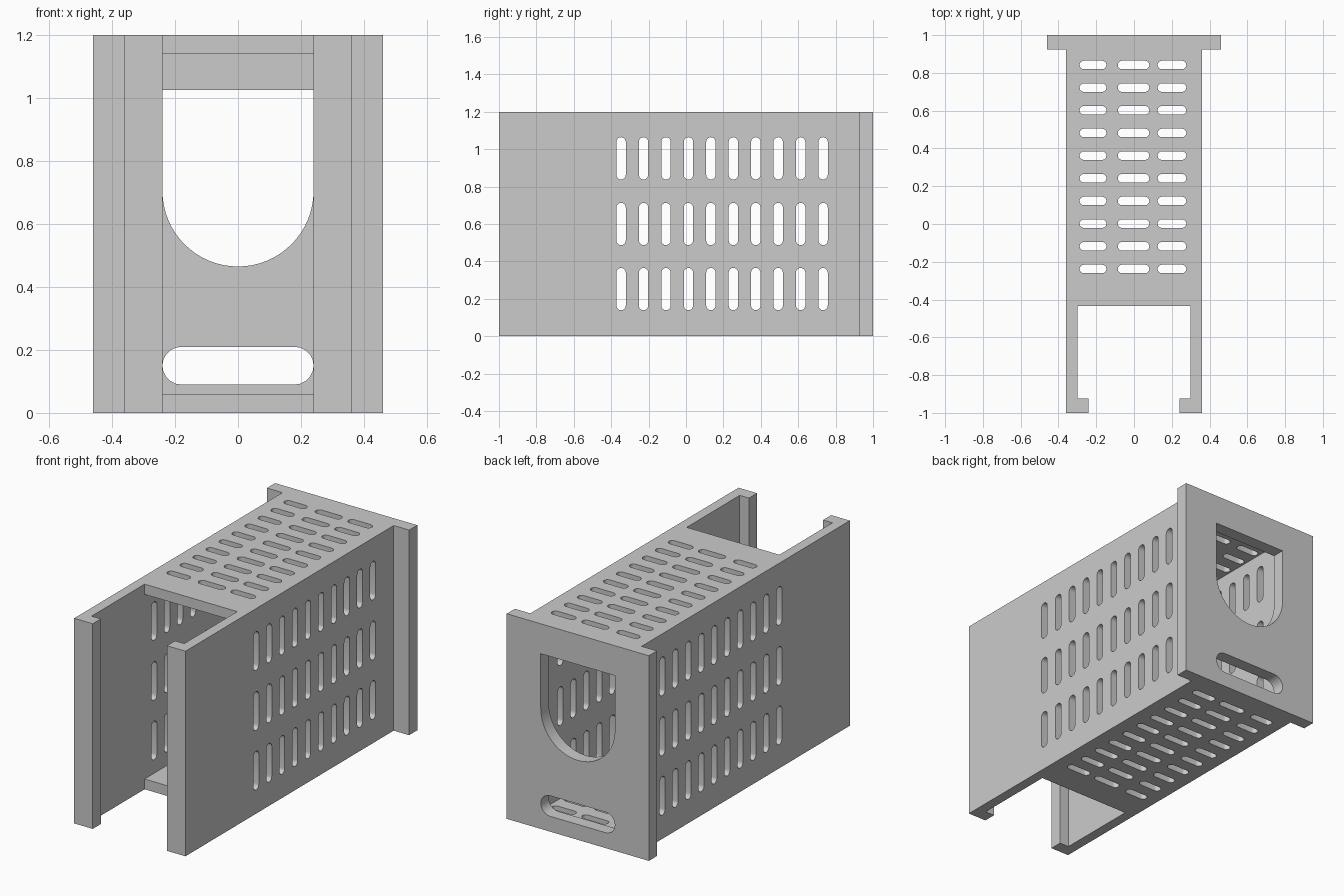
import bpy, bmesh, math
from mathutils import Matrix, Vector

if "Cube" in bpy.data.objects:
    bpy.data.objects.remove(bpy.data.objects["Cube"])

grey = bpy.data.materials.new("plain grey")
grey.diffuse_color = (0.6, 0.6, 0.6, 1)
grey.use_nodes = True
grey.node_tree.nodes["Principled BSDF"].inputs["Base Color"].default_value = grey.diffuse_color

W, T, H = 0.36, 0.06, 1.2            # half width, sheet thickness, height
FRONT, BACK, PLATE = -1.0, 1.0, 0.925  # plate = inner face of the back plate


def rect(u0, u1, v0, v1):
    return [(u0, v0), (u1, v0), (u1, v1), (u0, v1)]


def arc(cu, cv, r, a0, a1, n):
    return [(cu + r * math.cos(math.radians(a0 + (a1 - a0) * i / n)),
             cv + r * math.sin(math.radians(a0 + (a1 - a0) * i / n))) for i in range(n + 1)]


def slot(u0, u1, v0, v1):
    """Rounded slot filling the given box, along its longer side."""
    if u1 - u0 > v1 - v0:
        r, c = (v1 - v0) / 2, (v0 + v1) / 2
        return arc(u1 - r, c, r, -90, 90, 10) + arc(u0 + r, c, r, 90, 270, 10)
    r, c = (u1 - u0) / 2, (u0 + u1) / 2
    return arc(c, v1 - r, r, 0, 180, 10) + arc(c, v0 + r, r, 180, 360, 10)


def sheet(name, loops, u, v, offset, thick):
    """Sheet with holes: outline and holes in the u-v plane, centred at offset along u x v."""
    curve = bpy.data.curves.new(name, 'CURVE')
    curve.dimensions, curve.fill_mode, curve.extrude = '2D', 'BOTH', thick / 2
    for pts in loops:
        s = curve.splines.new('POLY')
        s.points.add(len(pts) - 1)
        for p, q in zip(s.points, pts):
            p.co = (q[0], q[1], 0, 1)
        s.use_cyclic_u = True
    tmp = bpy.data.objects.new(name + "_profile", curve)
    bpy.context.collection.objects.link(tmp)
    dg = bpy.context.evaluated_depsgraph_get()
    mesh = bpy.data.meshes.new_from_object(tmp.evaluated_get(dg))
    bpy.data.objects.remove(tmp)
    bpy.data.curves.remove(curve)

    u, v = Vector(u), Vector(v)
    w = u.cross(v)
    m = Matrix((u, v, w)).transposed().to_4x4()
    m.translation = w * offset
    bm = bmesh.new()
    bm.from_mesh(mesh)
    bm.transform(m)
    bmesh.ops.remove_doubles(bm, verts=bm.verts, dist=1e-5)
    bmesh.ops.recalc_face_normals(bm, faces=bm.faces)
    bm.to_mesh(mesh)
    bm.free()
    mesh.name = name
    mesh.materials.clear()
    mesh.materials.append(grey)
    obj = bpy.data.objects.new(name, mesh)
    bpy.context.collection.objects.link(obj)
    bpy.ops.object.select_all(action='DESELECT')
    obj.select_set(True)
    bpy.context.view_layer.objects.active = obj
    bpy.ops.object.shade_smooth_by_angle(angle=math.radians(30))
    return obj


X, Y, Z = (1, 0, 0), (0, 1, 0), (0, 0, 1)

# Side walls with three rows of upright vents, and the front lips
vents = [slot(y - 0.025, y + 0.025, z - 0.113, z + 0.113)
         for y in (-0.347 + 0.12 * i for i in range(10)) for z in (0.252, 0.60, 0.951)]
for side, sx in (("left", -1), ("right", 1)):
    sheet(side + "_wall", [rect(FRONT, PLATE, 0, H)] + vents, Y, Z, sx * (W - T / 2), T)
    sheet(side + "_front_lip", [rect(FRONT, -0.925, 0, H)], Y, Z, sx * 0.27, T)

# Top and bottom panels with three columns of crosswise vents
vents = [slot(x0, x1, y - 0.0225, y + 0.0225)
         for y in (-0.238 + 0.12 * i for i in range(10))
         for x0, x1 in ((-0.288, -0.146), (-0.086, 0.081), (0.125, 0.277))]
for name, z in (("bottom_panel", T / 2), ("top_panel", H - T / 2)):
    sheet(name, [rect(T - W, W - T, -0.435, PLATE)] + vents, X, Y, z, T)

# Back plate with a round-bottomed window and a cable slot
window = [(0.24, 1.025), (-0.24, 1.025)] + arc(0, 0.705, 0.24, 180, 360, 32)
sheet("back_plate", [rect(-0.46, 0.46, 0, H), window, slot(-0.24, 0.24, 0.09, 0.21)],
      X, Z, -(PLATE + BACK) / 2, BACK - PLATE)
